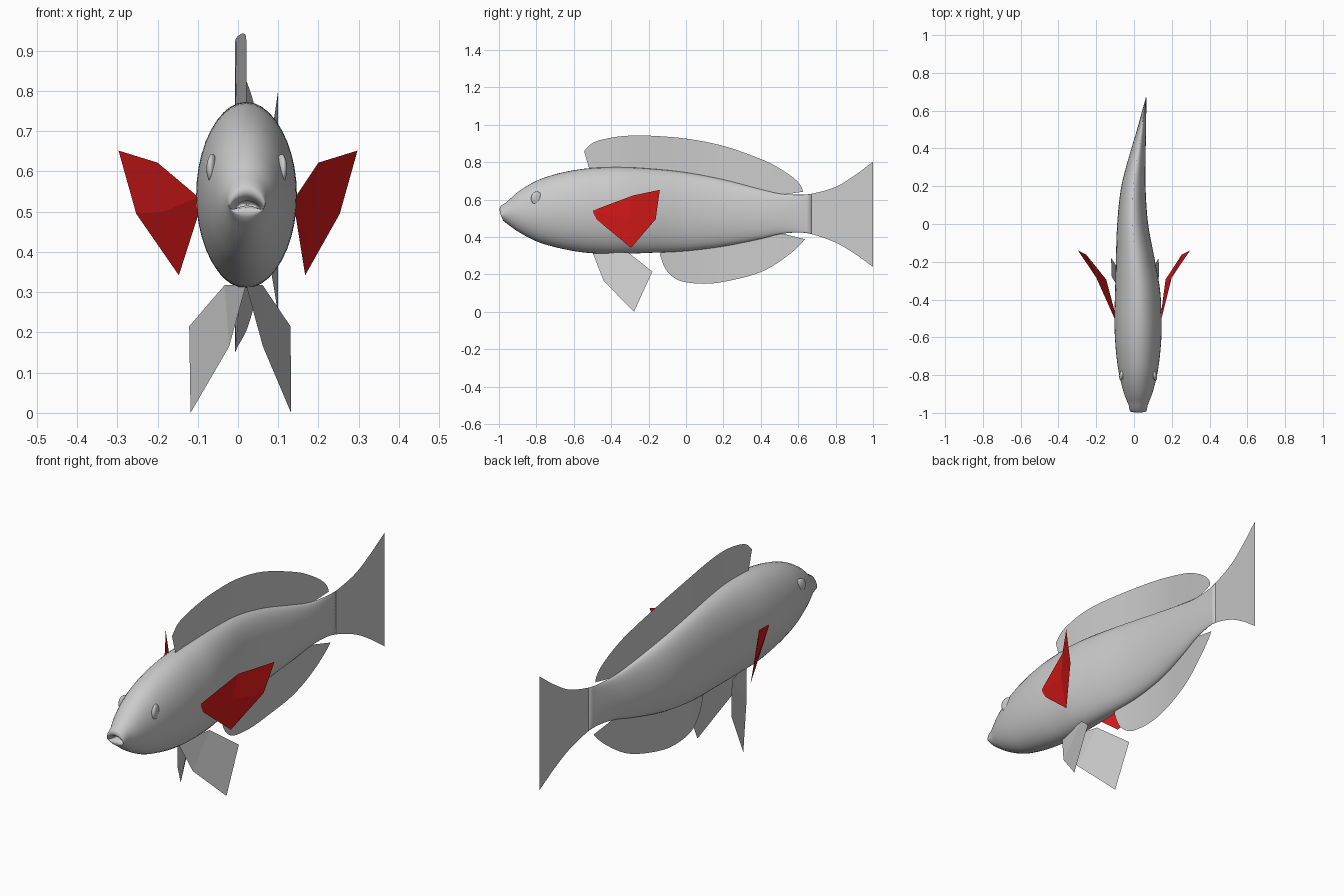
import bpy, bmesh, math

if "Cube" in bpy.data.objects:
    bpy.data.objects.remove(bpy.data.objects["Cube"])

# Body stations: y, middle x, half width, bottom z, top z
STATIONS = [
    (-0.96, .022, .050, .473, .585), (-0.90, .022, .074, .430, .640),
    (-0.80, .022, .100, .377, .700), (-0.70, .022, .115, .346, .735),
    (-0.60, .022, .123, .325, .757), (-0.50, .021, .125, .313, .769),
    (-0.35, .019, .119, .310, .773), (-0.20, .008, .104, .315, .766),
    (0.00, -.007, .082, .325, .745), (0.20, -.003, .064, .350, .707),
    (0.40, .024, .038, .390, .655), (0.50, .040, .024, .415, .632),
    (0.60, .054, .011, .424, .626), (0.67, .064, .002, .416, .631),
    (0.80, .078, .000, .370, .668), (0.90, .089, .000, .312, .728),
    (1.00, .100, .000, .240, .803)]


def smooth_at(pts, t):
    """Smooth interpolation of rows whose first entry is the parameter."""
    i = 0
    while i < len(pts) - 2 and t > pts[i + 1][0]:
        i += 1
    a, b = pts[i], pts[i + 1]
    before, after = pts[max(i - 1, 0)], pts[min(i + 2, len(pts) - 1)]
    h = b[0] - a[0]
    u = (t - a[0]) / h
    out = []
    for k in range(1, len(a)):
        ma = (b[k] - before[k]) / (b[0] - before[0]) * h
        mb = (after[k] - a[k]) / (after[0] - a[0]) * h
        out.append((2*u**3 - 3*u*u + 1) * a[k] + (u**3 - 2*u*u + u) * ma
                   + (3*u*u - 2*u**3) * b[k] + (u**3 - u*u) * mb)
    return out


def mid_x(y):
    return smooth_at(STATIONS, y)[0]


def make(name, verts, faces, smooth=True, recalc=False):
    mesh = bpy.data.meshes.new(name)
    mesh.from_pydata(verts, [], faces)
    if recalc:
        bm = bmesh.new()
        bm.from_mesh(mesh)
        bmesh.ops.recalc_face_normals(bm, faces=bm.faces)
        bm.to_mesh(bm_mesh := mesh)
        bm.free()
    obj = bpy.data.objects.new(name, mesh)
    bpy.context.collection.objects.link(obj)
    for p in mesh.polygons:
        p.use_smooth = smooth
    return obj


def grid_faces(rows, cols, closed=False):
    faces = []
    for r in range(rows - 1):
        for c in range(cols if closed else cols - 1):
            d = (c + 1) % cols
            faces.append((r*cols + c, r*cols + d, (r+1)*cols + d, (r+1)*cols + c))
    return faces


# Body: lofted ellipses, with lips folding back into a mouth slit
SEG = 40
rings = []  # y, x, half width, middle z, half height, forward lean, corner droop
for y, w, zm, h, lean, droop in [
        (-0.925, .028, .520, .004, 0, .012), (-0.960, .036, .521, .006, .003, .014),
        (-0.982, .042, .524, .014, .006, .014), (-0.990, .044, .526, .026, .008, .010),
        (-0.984, .046, .527, .040, .006, .005)]:
    rings.append((y, .022, w, zm, h, lean, droop))
N = 60
for i in range(N + 1):
    y = -0.96 + 1.63 * i / N
    x, w, lo, hi = smooth_at(STATIONS, y)
    rings.append((y, x, max(w, .001), (lo + hi) / 2, (hi - lo) / 2, 0, 0))
verts = []
for y, x, w, zm, h, lean, droop in rings:
    for s in range(SEG):
        a = 2 * math.pi * s / SEG
        verts.append((x + w * math.cos(a), y - lean * math.sin(a),
                      zm + h * math.sin(a) - droop * math.cos(a)**2))
faces = grid_faces(len(rings), SEG, True)
faces += [tuple(range(SEG)), tuple(range((len(rings) - 1) * SEG, len(rings) * SEG))]
make("body", verts, faces, recalc=True)

# Tail fin: thin sheet flaring out from the body
verts = []
for i in range(17):
    y = 0.62 + 0.38 * i / 16
    x, w, lo, hi = smooth_at(STATIONS, y)
    verts += [(x, y, lo + (hi - lo) * k / 4) for k in range(5)]
make("tail_fin", verts, grid_faces(17, 5))


# Dorsal and anal fins: sheets between the body line and an outer edge
def ribbon_fin(name, edge, y0, y1, side):
    base_pts, verts = [], []
    rows = [(i, *p) for i, p in enumerate(edge)]
    n = 48
    for i in range(n + 1):
        t = i / n
        ey, ez = smooth_at(rows, t * (len(edge) - 1))
        # base follows the edge's y, limited to the attached stretch
        e0, e1 = edge[0][0], edge[-1][0]
        by = y0 + (y1 - y0) * (ey - e0) / (e1 - e0)
        by = min(max(by, y0), y1)
        _, _, lo, hi = smooth_at(STATIONS, by)
        bz = hi - .012 if side > 0 else lo + .012
        for k in range(5):
            y = by + (ey - by) * k / 4
            verts.append((mid_x(y), y, bz + (ez - bz) * k / 4))
    return make(name, verts, grid_faces(n + 1, 5))


ribbon_fin("dorsal_fin", [
    (-.545, .86), (-.50, .902), (-.43, .925), (-.33, .940), (-.20, .942), (0, .926),
    (.20, .887), (.40, .817), (.50, .767), (.58, .712), (.615, .672), (.625, .642)],
    -.515, .49, 1)
ribbon_fin("anal_fin", [
    (-.14, .305), (-.11, .23), (-.06, .18), (0, .158), (.10, .15), (.20, .160),
    (.35, .195), (.45, .237), (.55, .305), (.61, .358), (.635, .388)],
    -.13, .49, -1)

# Paired fins: flat low-poly sheets placed from a root line outwards
red = bpy.data.materials.new("fin_red")
red.diffuse_color = (0.7, 0.01, 0.01, 1)
red.use_nodes = True
red.node_tree.nodes["Principled BSDF"].inputs["Base Color"].default_value = red.diffuse_color
for side, tag in ((1, "right"), (-1, "left")):
    shift = .020 if side > 0 else -.020
    root = .022 + side * .121
    pect = [(root, -.51, .537), (side * .20, -.283, .622), (side * .297, -.14, .652),
            (side * .253, -.162, .495), (side * .157 + shift / 2 * side * side, -.294, .342),
            (root, -.476, .492), (side * .185, -.31, .50)]
    pect[4] = (.010 + side * .157, -.294, .342)
    fin = make("pectoral_fin_" + tag, pect,
               [(0, 1, 6), (1, 2, 3, 6), (6, 3, 4), (0, 6, 4, 5)], smooth=False)
    fin.data.materials.append(red)

    c = .014
    pelv = [(.020, -.50, .318), (c + side * .047, -.31, .318), (c / 3 + side * .126, -.18, .215),
            (c / 2 + side * .125, -.278, .0), (.020 + side * .042, -.44, .165)]
    make("pelvic_fin_" + tag, pelv, [(0, 1, 4), (1, 2, 3, 4)], smooth=False)

    # Eyes: flattened balls set into the head
    bpy.ops.mesh.primitive_uv_sphere_add(segments=24, ring_count=12, radius=1,
                                         location=(.022 + side * .086, -.798, .607),
                                         rotation=(0, 0, side * .22))
    eye = bpy.context.object
    eye.name = "eye_" + tag
    eye.scale = (.013, .031, .036)
    bpy.ops.object.shade_smooth_by_angle()
